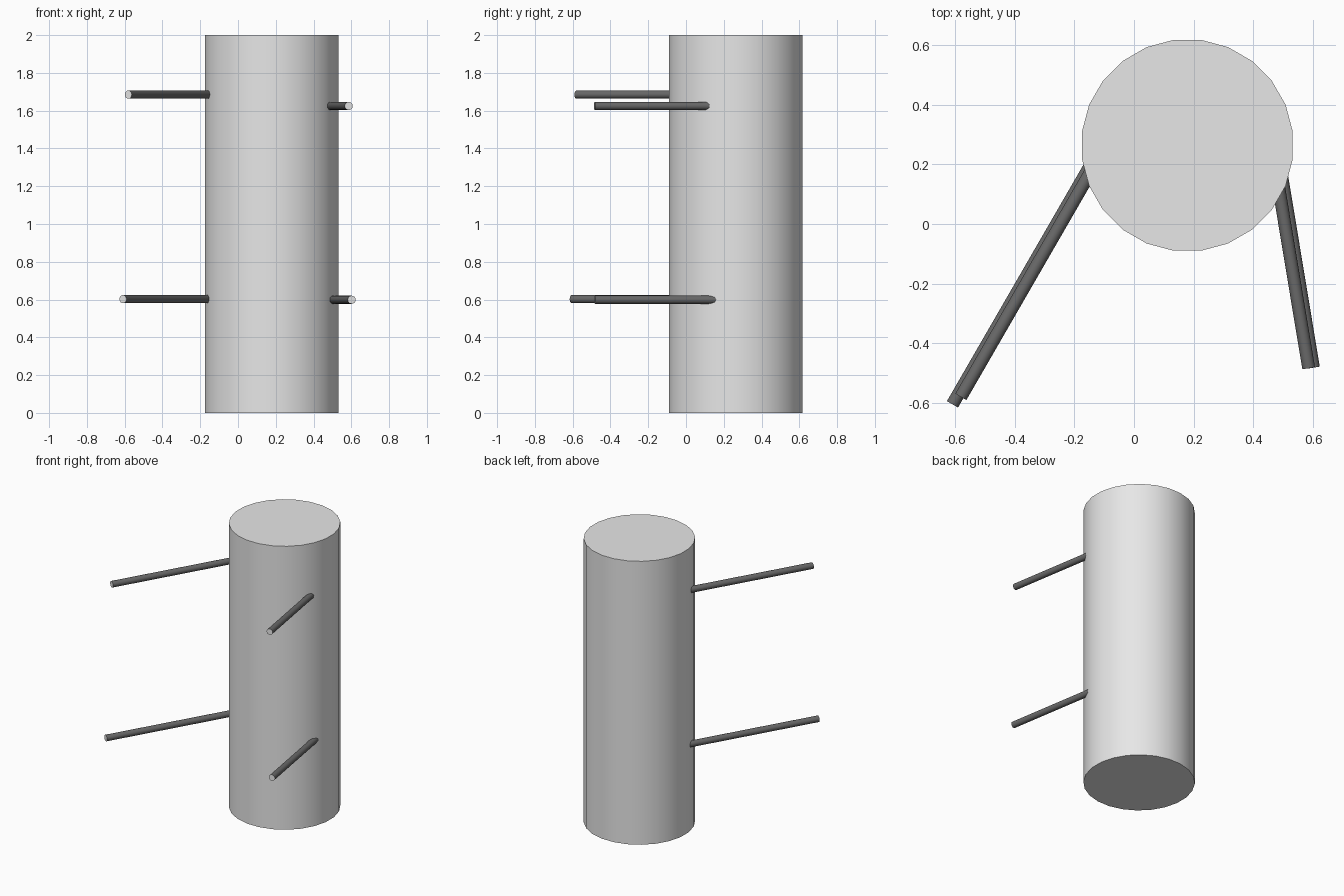
import bpy
import math
from mathutils import Vector

if "Cube" in bpy.data.objects:
    bpy.data.objects.remove(bpy.data.objects["Cube"], do_unlink=True)


def make_material(name, value):
    mat = bpy.data.materials.new(name)
    mat.use_nodes = True
    colour = (value, value, value, 1.0)
    mat.diffuse_color = colour
    mat.node_tree.nodes["Principled BSDF"].inputs["Base Color"].default_value = colour
    return mat


light_grey = make_material("light grey", 0.8)
dark_grey = make_material("dark grey", 0.14)


def smooth():
    bpy.ops.object.shade_smooth_by_angle(angle=math.radians(30))


# Upright column, turned half a step so that flat sides face the axes
SIDES = 24
bpy.ops.mesh.primitive_cylinder_add(
    vertices=SIDES, radius=0.3566, depth=2.0, location=(0.179, 0.264, 1.0),
    rotation=(0, 0, math.pi / SIDES))
column = bpy.context.object
column.name = "column"
column.data.materials.append(light_grey)
smooth()


def add_rod(name, tip, angle, length):
    """Level rod from its free tip into the column; dark sides, light ends."""
    tip = Vector(tip)
    direction = Vector((math.cos(angle), math.sin(angle), 0))
    bpy.ops.mesh.primitive_cylinder_add(
        vertices=24, radius=0.0215, depth=length,
        location=tip + direction * length / 2,
        rotation=direction.to_track_quat('Z', 'Y').to_euler())
    rod = bpy.context.object
    rod.name = name
    rod.data.materials.append(dark_grey)
    rod.data.materials.append(light_grey)
    for face in rod.data.polygons:
        face.material_index = 1 if abs(face.normal.z) > 0.9 else 0
    smooth()


# Two rods on each side
RIGHT, LEFT = math.radians(60), math.radians(99.4)
add_rod("right_upper_rod", (-0.581, -0.580, 1.685), RIGHT, 1.05)
add_rod("right_lower_rod", (-0.609, -0.605, 0.602), RIGHT, 1.05)
add_rod("left_upper_rod", (0.586, -0.484, 1.625), LEFT, 0.75)
add_rod("left_lower_rod", (0.602, -0.482, 0.599), LEFT, 0.75)
